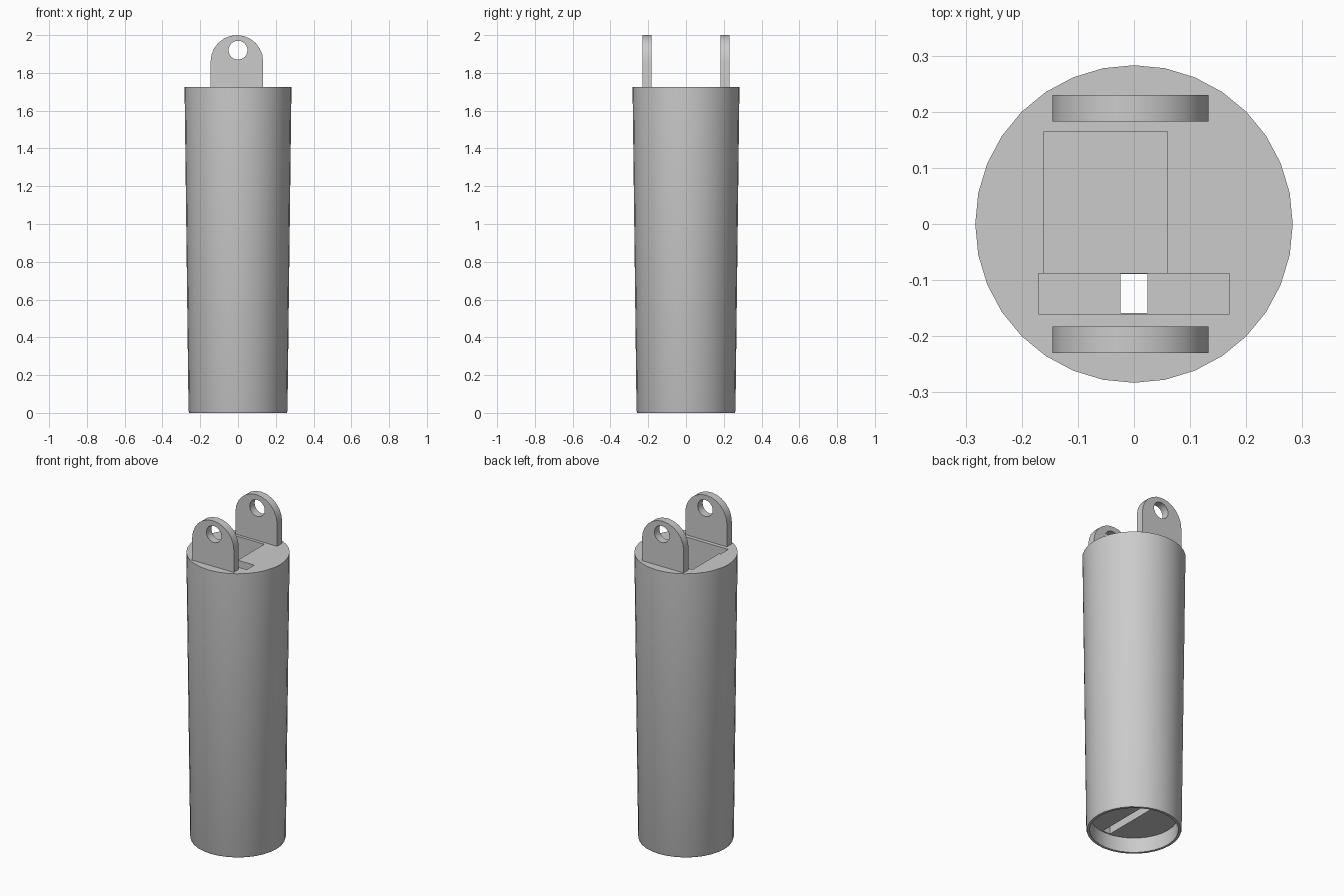
import bpy, bmesh, math

cube = bpy.data.objects.get("Cube")
if cube:
    bpy.data.objects.remove(cube)

grey = bpy.data.materials.new("plain grey")
grey.use_nodes = True
grey.diffuse_color = (0.6, 0.6, 0.6, 1)
grey.node_tree.nodes["Principled BSDF"].inputs["Base Color"].default_value = (0.6, 0.6, 0.6, 1)


def make_object(name, bm):
    bmesh.ops.recalc_face_normals(bm, faces=bm.faces)
    mesh = bpy.data.meshes.new(name)
    bm.to_mesh(mesh)
    bm.free()
    mesh.materials.append(grey)
    obj = bpy.data.objects.new(name, mesh)
    bpy.context.collection.objects.link(obj)
    return obj


def prism(name, outline, depth):
    """Extrude a closed outline of 3D points by a vector."""
    bm = bmesh.new()
    face = bm.faces.new([bm.verts.new(p) for p in outline])
    new = bmesh.ops.extrude_face_region(bm, geom=[face])["geom"]
    bmesh.ops.translate(bm, vec=depth, verts=[v for v in new if isinstance(v, bmesh.types.BMVert)])
    return make_object(name, bm)


def box(name, x0, x1, y0, y1, z0, z1):
    return prism(name, [(x0, y0, z0), (x1, y0, z0), (x1, y1, z0), (x0, y1, z0)], (0, 0, z1 - z0))


def activate(obj):
    bpy.ops.object.select_all(action='DESELECT')
    obj.select_set(True)
    bpy.context.view_layer.objects.active = obj


def cut(obj, cutter):
    cutter.hide_render = True
    mod = obj.modifiers.new("cut", 'BOOLEAN')
    mod.operation = 'DIFFERENCE'
    mod.solver = 'EXACT'
    mod.object = cutter
    activate(obj)
    bpy.ops.object.modifier_apply(modifier=mod.name)
    bpy.data.objects.remove(cutter)


def smooth(obj):
    activate(obj)
    bpy.ops.object.shade_smooth_by_angle(angle=math.radians(30))


# Tapered tube body with a shallow recess underneath
SIDES, TOP = 32, 1.725
profile = [(0.283, TOP), (0.262, 0.01), (0.258, 0), (0.243, 0), (0.243, 0.09)]
bm = bmesh.new()
rings = []
for r, z in profile:
    rings.append([bm.verts.new((r * math.cos(math.tau * i / SIDES),
                                r * math.sin(math.tau * i / SIDES), z)) for i in range(SIDES)])
for a, b in zip(rings, rings[1:]):
    for i in range(SIDES):
        j = (i + 1) % SIDES
        bm.faces.new((a[i], a[j], b[j], b[i]))
bm.faces.new(rings[0])
bm.faces.new(rings[-1])
body = make_object("body", bm)

# Pockets in the top, cable channel and groove in the base
cut(body, box("main_pocket", -0.16, 0.06, -0.12, 0.165, 1.4, 1.8))
cut(body, box("front_pocket", -0.17, 0.17, -0.16, -0.088, 1.3, 1.8))
cut(body, box("cable_channel", -0.024, 0.024, -0.159, -0.089, 0.05, 1.35))
cut(body, box("base_groove", -0.025, 0.025, -0.235, 0.235, 0.05, 0.17))
smooth(body)

# Pair of round-topped lugs with pin holes
R, CX, CZ = 0.139, -0.006, 1.861
arc = [(CX + R * math.cos(math.pi * i / 12), CZ + R * math.sin(math.pi * i / 12)) for i in range(13)]
outline = arc + [(CX - R, TOP - 0.002), (CX + R, TOP - 0.002)]
hole = [(0.05 * math.cos(math.tau * i / 24), 1.92 + 0.05 * math.sin(math.tau * i / 24)) for i in range(24)]
for name, y in (("front_lug", -0.23), ("back_lug", 0.183)):
    lug = prism(name, [(x, y, z) for x, z in outline], (0, 0.047, 0))
    cut(lug, prism("pin_hole", [(x, y - 0.05, z) for x, z in hole], (0, 0.15, 0)))
    smooth(lug)
